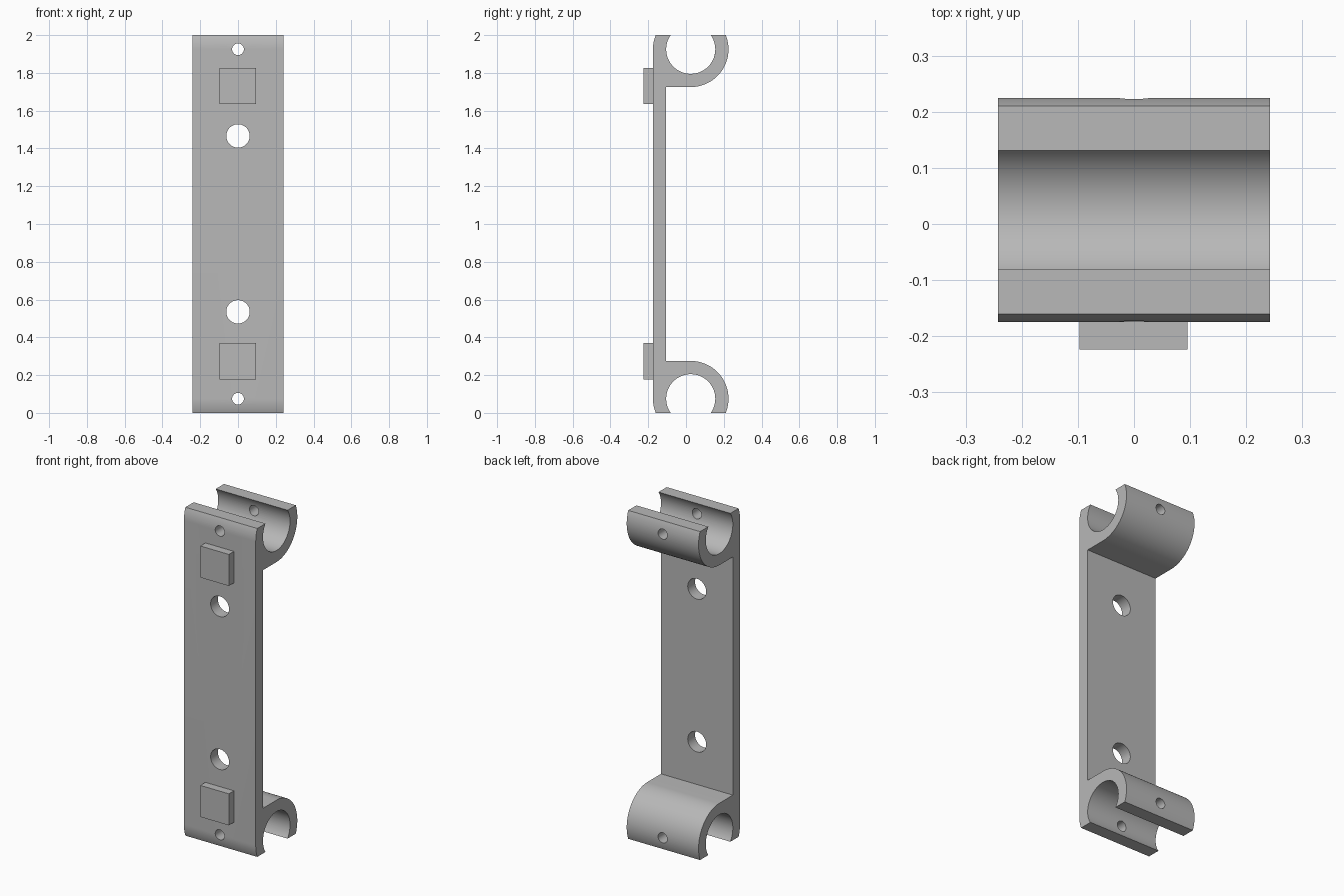
import bpy, bmesh
from math import sin, cos, asin, pi, radians

cube = bpy.data.objects.get("Cube")
if cube:
    bpy.data.objects.remove(cube, do_unlink=True)

HEIGHT, HALF_WIDTH = 2.0, 0.242
CY, CZ = 0.025, 0.075            # clip centre
OUTER, INNER = 0.2, 0.13         # clip radii
PLATE_BACK = -0.105

grey = bpy.data.materials.new("plain grey")
grey.use_nodes = True
colour = (0.48, 0.48, 0.48, 1)
grey.diffuse_color = colour
grey.node_tree.nodes["Principled BSDF"].inputs["Base Color"].default_value = colour


def arc(radius, start, end, steps):
    """Points (y, z) on a circle about the lower clip centre."""
    angles = [start + (end - start) * i / steps for i in range(steps + 1)]
    return [(CY + radius * cos(a), CZ + radius * sin(a)) for a in angles]


def new_object(name, bm):
    mesh = bpy.data.meshes.new(name)
    bmesh.ops.recalc_face_normals(bm, faces=bm.faces)
    bm.to_mesh(mesh)
    bm.free()
    mesh.materials.append(grey)
    obj = bpy.data.objects.new(name, mesh)
    bpy.context.collection.objects.link(obj)
    return obj


def box(name, centre, size):
    bpy.ops.mesh.primitive_cube_add(size=1, location=centre)
    obj = bpy.context.object
    obj.name = name
    obj.scale = size
    obj.data.materials.append(grey)
    return obj


# Bracket body: side outline of plate and two open clips, extruded across x
out_cut, in_cut = asin(CZ / OUTER), asin(CZ / INNER)
half = [(PLATE_BACK, CZ + OUTER)]
half += arc(OUTER, pi / 2, -out_cut, 40)
half += arc(INNER, -in_cut, pi + in_cut, 56)
half += arc(OUTER, pi + out_cut, pi, 8)
outline = half + [(y, HEIGHT - z) for y, z in reversed(half)]

bm = bmesh.new()
side = bm.faces.new([bm.verts.new((-HALF_WIDTH, y, z)) for y, z in outline])
swept = bmesh.ops.extrude_face_region(bm, geom=[side])["geom"]
moved = [v for v in swept if isinstance(v, bmesh.types.BMVert)]
bmesh.ops.translate(bm, verts=moved, vec=(2 * HALF_WIDTH, 0, 0))
body = new_object("bracket_body", bm)

# Bolt holes through the plate, pin holes through the clips
for z, radius in ((CZ, 0.031), (0.535, 0.062), (1.466, 0.062), (HEIGHT - CZ, 0.031)):
    bpy.ops.mesh.primitive_cylinder_add(vertices=48, radius=radius, depth=1,
                                        location=(0, 0, z), rotation=(pi / 2, 0, 0))
    cutter = bpy.context.object
    cutter.name = "hole_cutter"
    cutter.hide_render = True
    cutter.data.materials.append(grey)
    cut = body.modifiers.new("hole", 'BOOLEAN')
    cut.operation = 'DIFFERENCE'
    cut.solver = 'EXACT'
    cut.object = cutter
    bpy.ops.object.select_all(action='DESELECT')
    bpy.context.view_layer.objects.active = body
    body.select_set(True)
    bpy.ops.object.modifier_apply(modifier=cut.name)
    bpy.data.objects.remove(cutter, do_unlink=True)

bpy.ops.object.shade_smooth_by_angle(angle=radians(30))

# Square pads on the front
for name, z in (("lower_pad", 0.273), ("upper_pad", 1.731)):
    box(name, (-0.001, -0.199, z), (0.192, 0.05, 0.192))
